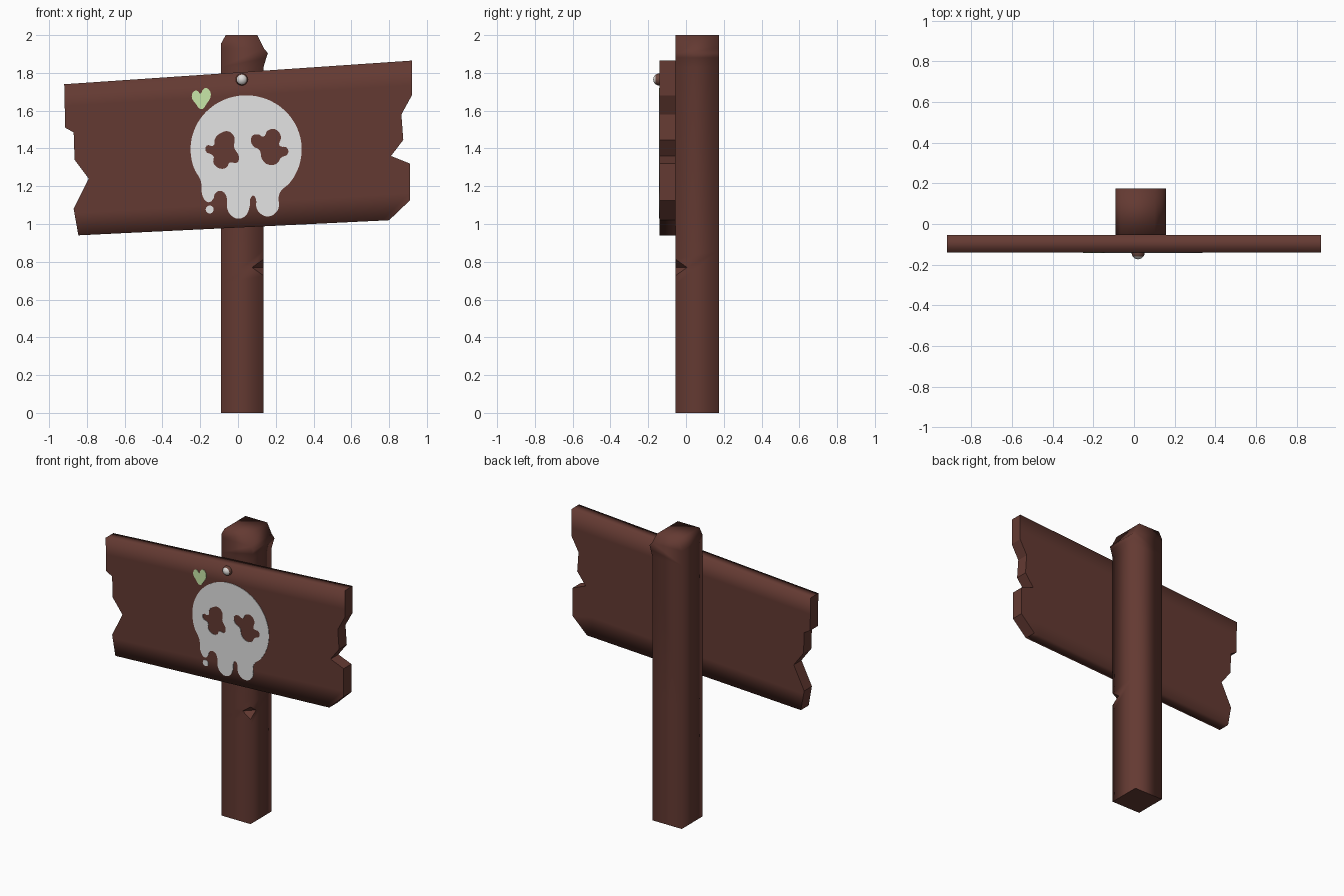
import bpy, bmesh, math
from mathutils import Matrix, Vector

if "Cube" in bpy.data.objects:
    bpy.data.objects.remove(bpy.data.objects["Cube"])


def material(name, rgb):
    m = bpy.data.materials.new(name)
    m.diffuse_color = (*rgb, 1)
    m.use_nodes = True
    m.node_tree.nodes["Principled BSDF"].inputs["Base Color"].default_value = m.diffuse_color
    return m


WOOD = material("brown wood", (0.127, 0.042, 0.032))
PAINT = material("white paint", (0.77, 0.77, 0.77))
GREEN = material("light green paint", (0.60, 0.83, 0.41))
RUST = material("rusty brown", (0.14, 0.06, 0.045))
STEEL = material("pale steel", (0.72, 0.70, 0.68))


def add_mesh(name, bm, *mats):
    me = bpy.data.meshes.new(name)
    bm.to_mesh(me)
    bm.free()
    ob = bpy.data.objects.new(name, me)
    bpy.context.collection.objects.link(ob)
    for m in mats:
        me.materials.append(m)
    return ob


def extrude_profile(points, y0, y1, cuts):
    """Extrude an x/z outline from y0 to y1, then add edge loops at (point, normal) cuts."""
    bm = bmesh.new()
    face = bm.faces.new([bm.verts.new((x, y0, z)) for x, z in points])
    ext = bmesh.ops.extrude_face_region(bm, geom=[face], use_keep_orig=True)
    verts = [g for g in ext["geom"] if isinstance(g, bmesh.types.BMVert)]
    bmesh.ops.translate(bm, verts=verts, vec=(0, y1 - y0, 0))
    for co, no in cuts:
        bmesh.ops.bisect_plane(bm, geom=bm.verts[:] + bm.edges[:] + bm.faces[:],
                               plane_co=co, plane_no=no, dist=1e-5)
    bmesh.ops.recalc_face_normals(bm, faces=bm.faces[:])
    for f in bm.faces:
        f.smooth = True
    return bm


# Post with chamfered top and a splintered ridge on one side
post_outline = [(-0.09, 0), (0.135, 0), (0.135, 1.83), (0.15, 1.88), (0.158, 1.905),
                (0.137, 1.93), (0.102, 2.0), (-0.065, 2.0), (-0.09, 1.955)]
bm = extrude_profile(post_outline, -0.055, 0.175,
                     [((0, 0, z), (0, 0, 1)) for z in (0.68, 0.86, 1.83, 1.93)])
for e in bm.edges:
    if any(f.normal.z < -0.9 for f in e.link_faces):
        e.smooth = False
post = add_mesh("post", bm, WOOD)

# Nick cut into the front right corner of the post
bm = bmesh.new()
bmesh.ops.create_cube(bm, size=1)
bm.transform(Matrix.Translation((0.142, -0.062, 0.77))
             @ Matrix.Rotation(math.radians(-45), 4, 'Z')
             @ Matrix.Rotation(math.radians(45), 4, 'Y')
             @ Matrix.Diagonal((0.075, 0.3, 0.075, 1)))
cutter = add_mesh("nick_cutter", bm, WOOD)
cutter.hide_render = True
mod = post.modifiers.new("nick", 'BOOLEAN')
mod.operation = 'DIFFERENCE'
mod.object = cutter
bpy.context.view_layer.objects.active = post
bpy.ops.object.modifier_apply(modifier=mod.name)
bpy.data.objects.remove(cutter)

# Tilted board with broken ends
board_outline = [
    (-0.92, 1.74), (-0.915, 1.51), (-0.87, 1.485), (-0.865, 1.34), (-0.79, 1.24),
    (-0.87, 1.08), (-0.845, 0.94), (0.80, 1.02), (0.91, 1.125), (0.91, 1.32),
    (0.81, 1.36), (0.875, 1.445), (0.865, 1.58), (0.92, 1.68), (0.92, 1.865)]
slope = Vector((-0.06, 0, 1))
bm = extrude_profile(board_outline, -0.14, -0.055,
                     [((0, 0, 1.68), slope), ((0, 0, 1.11), slope),
                      ((-0.76, 0, 0), (1, 0, 0)), ((0.76, 0, 0), (1, 0, 0))])
for e in bm.edges:
    if any(abs(f.normal.x) > 0.3 for f in e.link_faces):
        e.smooth = False
add_mesh("board", bm, WOOD)


def painted(name, loops, mat):
    """Thin plate on the board front; inner loops become holes. Units are hundredths."""
    cu = bpy.data.curves.new(name, 'CURVE')
    cu.dimensions = '2D'
    cu.fill_mode = 'BOTH'
    cu.extrude = 0.003
    cu.resolution_u = 5
    for pts in loops:
        sp = cu.splines.new('BEZIER')
        sp.bezier_points.add(len(pts) - 1)
        sp.use_cyclic_u = True
        for bp, (x, z) in zip(sp.bezier_points, pts):
            bp.co = (x / 100, z / 100, 0)
            bp.handle_left_type = bp.handle_right_type = 'AUTO'
    cu.materials.append(mat)
    ob = bpy.data.objects.new(name, cu)
    bpy.context.collection.objects.link(ob)
    ob.rotation_euler = (math.pi / 2, 0, 0)
    ob.location.y = -0.14
    bpy.ops.object.select_all(action='DESELECT')
    ob.select_set(True)
    bpy.context.view_layer.objects.active = ob
    bpy.ops.object.convert(target='MESH')


def arc(cx, cz, rx, rz, a0, a1, n):
    angles = [math.radians(a0 + (a1 - a0) * i / (n - 1)) for i in range(n)]
    return [(cx + rx * math.cos(a), cz + rz * math.sin(a)) for a in angles]


# Painted skull: round head, dripping teeth and two eye holes
skull = arc(4.3, 139.5, 29.4, 28.6, -52, 215, 20) + [
    (-18.4, 114), (-15.5, 111.5), (-13, 113.5), (-12.2, 116), (-9.8, 117.5), (-6.8, 116),
    (-5.5, 107.5), (-3, 104), (0.3, 102.8), (4, 104.4), (6, 108.5), (6.8, 114),
    (8, 115), (9.2, 114), (10, 108), (12.6, 105), (15.8, 104), (19.5, 105.5),
    (21.6, 109), (21.5, 114)]
left_eye = [(-8.6, 148.4), (-5, 149), (-2, 146), (-2, 140.5), (0.5, 135.5), (-0.5, 132.5),
            (-4.5, 132.5), (-6, 130), (-10, 129.5), (-13, 132.5), (-13, 136),
            (-17, 138.5), (-16.5, 141.5), (-13, 141.5), (-12, 145.5)]
right_eye = [(7.3, 146.3), (10.5, 147.5), (13.6, 146.3), (15.8, 149.5), (20, 150),
             (22.7, 146.3), (22, 141.5), (25.8, 140.4), (26.4, 137.3), (22.7, 135),
             (20.5, 132), (15.8, 131.5), (12.6, 134.6), (11.5, 139), (7.8, 141.5)]
painted("painted_skull", [skull, left_eye, right_eye], PAINT)
painted("paint_drop", [arc(-15, 107.7, 2.1, 2.1, 0, 300, 6)], PAINT)

# Small green heart
heart = [(-24.5, 167.5), (-23, 170.5), (-21, 170.2), (-20, 169), (-18.7, 171), (-17, 172),
         (-15, 170.6), (-14.5, 167.5), (-16.6, 163.7), (-19.3, 160.8), (-22.4, 163.7)]
painted("painted_heart", [heart], GREEN)

# Nail head, pale at the front and rusty round the rim
bm = bmesh.new()
bmesh.ops.create_uvsphere(bm, u_segments=16, v_segments=10, radius=0.032)
bm.transform(Matrix.Translation((0.02, -0.142, 1.765)) @ Matrix.Rotation(math.pi / 2, 4, 'X'))
bm.normal_update()
for f in bm.faces:
    f.smooth = True
    f.material_index = 1 if f.normal.y > -0.5 else 0
add_mesh("nail", bm, STEEL, RUST)
